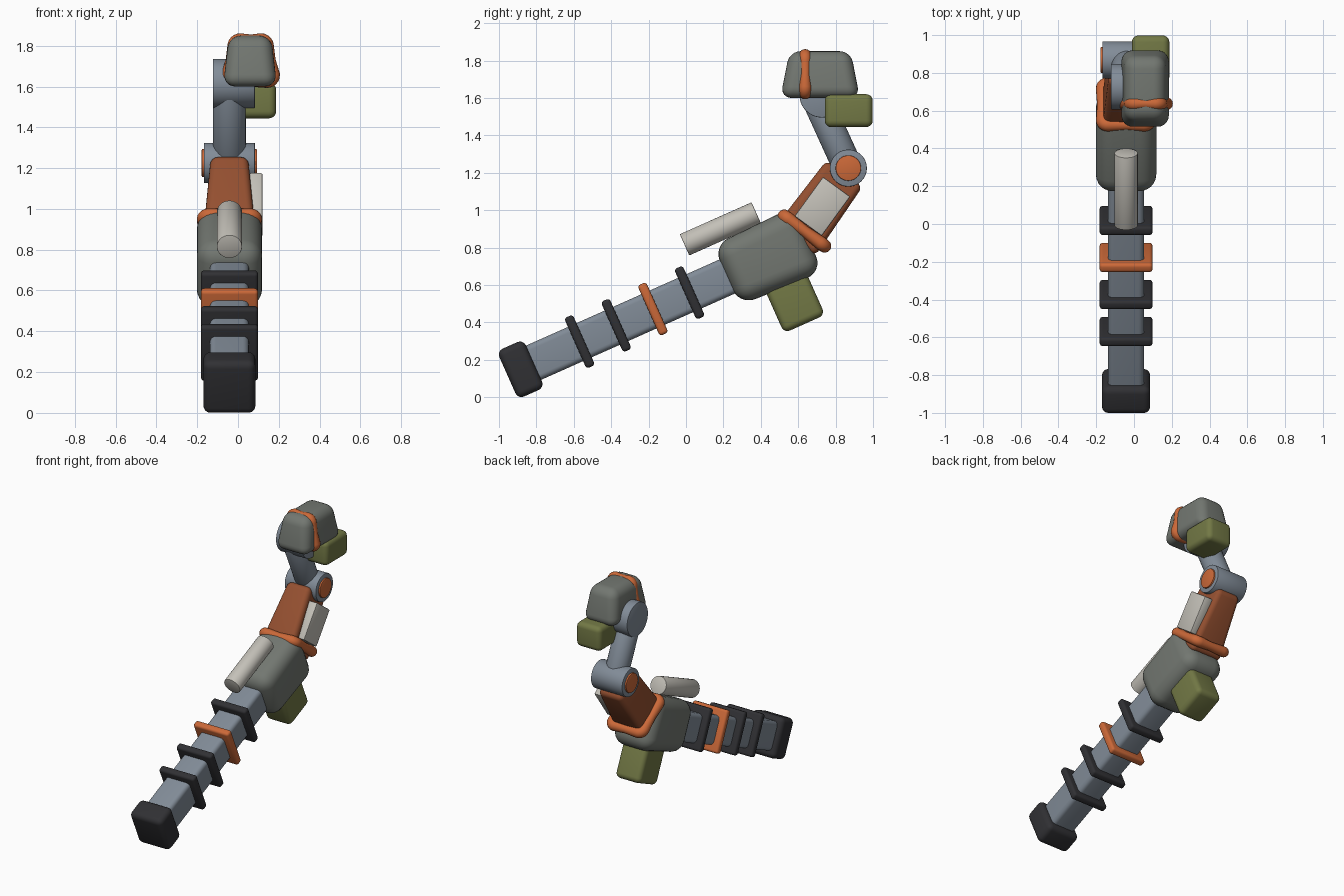
import bpy, bmesh
from math import sin, cos, pi, radians
from mathutils import Matrix, Vector

if "Cube" in bpy.data.objects:
    bpy.data.objects.remove(bpy.data.objects["Cube"])

CX = -0.042      # centre line of the arm in x
TILT = 24        # slope of the lower arm

def mat(name, r, g, b):
    m = bpy.data.materials.new(name)
    m.diffuse_color = (r, g, b, 1)
    m.use_nodes = True
    m.node_tree.nodes["Principled BSDF"].inputs["Base Color"].default_value = m.diffuse_color
    return m

STEEL = mat("steel", 0.22, 0.26, 0.31)
SHELL = mat("shell", 0.17, 0.185, 0.165)
BLACK = mat("black", 0.03, 0.03, 0.034)
ORANGE = mat("orange", 0.6, 0.14, 0.04)
RUST = mat("rust", 0.3, 0.08, 0.03)
OLIVE = mat("olive", 0.17, 0.19, 0.06)
IVORY = mat("ivory", 0.55, 0.53, 0.48)

def finish(bm, name, loc, tilt, material):
    bmesh.ops.recalc_face_normals(bm, faces=bm.faces)
    me = bpy.data.meshes.new(name)
    bm.to_mesh(me)
    bm.free()
    me.materials.append(material)
    ob = bpy.data.objects.new(name, me)
    ob.location = loc
    ob.rotation_euler.x = radians(tilt)
    bpy.context.collection.objects.link(ob)
    return ob

def box(name, loc, size, tilt, bevel, material, taper=None, segs=5):
    """Rounded box; taper=(axis, scale xyz) shrinks or grows the + end."""
    bm = bmesh.new()
    bmesh.ops.create_cube(bm, size=1)
    for v in bm.verts:
        end = taper and v.co[taper[0]] > 0
        for i in range(3):
            v.co[i] *= size[i] * (taper[1][i] if end else 1)
    bmesh.ops.bevel(bm, geom=bm.edges[:], offset=bevel, segments=segs,
                    profile=0.5, affect='EDGES', clamp_overlap=True)
    return finish(bm, name, loc, tilt, material)

def cyl(name, loc, r, length, axis, tilt, material):
    """Cylinder along local 'X' or 'Y', with a tiny edge bevel."""
    bm = bmesh.new()
    bmesh.ops.create_cone(bm, cap_ends=True, segments=48, radius1=r, radius2=r, depth=length)
    rims = [e for e in bm.edges if abs(e.verts[0].co.z - e.verts[1].co.z) < 1e-5]
    bmesh.ops.bevel(bm, geom=rims, offset=0.004, segments=2, profile=0.5, affect='EDGES')
    rot = Matrix.Rotation(pi / 2, 3, 'Y' if axis == 'X' else 'X')
    bmesh.ops.rotate(bm, verts=bm.verts, matrix=rot)
    return finish(bm, name, loc, tilt, material)

def band(name, loc, hw_low, hw_top, hh, corner, r, tilt, material):
    """Round-section strap on a rounded trapezoid, thinner at mid-side."""
    path = []
    signs = [(1, 1), (-1, 1), (-1, -1), (1, -1)]
    for q, (sx, sz) in enumerate(signs):
        hw = hw_top if sz > 0 else hw_low
        for k in range(7):
            a = (q + k / 6) * pi / 2
            path.append((sx * (hw - corner) + corner * cos(a),
                         sz * (hh - corner) + corner * sin(a), 1.0))
        nx, nz = signs[(q + 1) % 4]
        nw = hw_top if nz > 0 else hw_low
        path.append(((sx * hw + nx * nw) / 2, (sz + nz) * hh / 2, 0.82))
    bm = bmesh.new()
    rings, n = [], len(path)
    for i, (x, z, s) in enumerate(path):
        d = Vector(path[(i + 1) % n][:2]) - Vector(path[i - 1][:2])
        d.normalize()
        rings.append([bm.verts.new((x + d.y * r * s * cos(t), r * s * sin(t),
                                    z - d.x * r * s * cos(t)))
                      for t in (j * pi / 8 for j in range(16))])
    for i in range(n):
        a, b = rings[i], rings[(i + 1) % n]
        for j in range(16):
            k = (j + 1) % 16
            bm.faces.new((a[j], a[k], b[k], b[j]))
    return finish(bm, name, loc, tilt, material)

# lower arm: square tube, foot cap and four clamps
box("lower_tube", (CX, -0.225, 0.447), (0.19, 1.4, 0.2), TILT, 0.03, STEEL)
box("foot_cap", (CX, -0.884, 0.149), (0.255, 0.155, 0.28), TILT, 0.035, BLACK)
for i in range(4):
    box(f"tube_clamp_{i + 1}", (CX, -0.569 + 0.196 * i, 0.297 + 0.0873 * i),
        (0.28, 0.05, 0.295), TILT, 0.017, ORANGE if i == 2 else BLACK, segs=4)

# central housing with the block below and the canister above
box("main_housing", (CX, 0.435, 0.748), (0.32, 0.48, 0.35), TILT, 0.09, SHELL,
    (1, (1, 1, 1.09)), 6)
box("lower_block", (CX, 0.571, 0.533), (0.2, 0.24, 0.31), TILT, 0.035, OLIVE)
cyl("canister", (CX, 0.184, 0.9), 0.062, 0.42, 'Y', TILT, IVORY)

# upper arm: collar, tapered shell and side panel
band("collar", (CX, 0.633, 0.888), 0.124, 0.124, 0.134, 0.03, 0.036, 53.6, ORANGE)
box("upper_arm", (CX, 0.716, 1.015), (0.255, 0.45, 0.265), 54, 0.035, RUST,
    (1, (0.72, 1, 0.9)))
box("side_panel", (0.088, 0.729, 1.02), (0.066, 0.26, 0.18), 54, 0.008, IVORY, segs=2)

# elbow joint and its end discs
cyl("elbow_joint", (CX, 0.868, 1.225), 0.099, 0.25, 'X', 0, STEEL)
cyl("elbow_discs", (CX, 0.868, 1.225), 0.068, 0.272, 'X', 0, ORANGE)

# neck link and wrist joint
cyl("neck_link", (CX, 0.785, 1.405), 0.08, 0.4, 'Y', 114.5, STEEL)
cyl("wrist_joint", (-0.02, 0.727, 1.615), 0.12, 0.206, 'X', 0, STEEL)

# head, its strap and the block under it
box("head_shell", (0.059, 0.717, 1.725), (0.265, 0.425, 0.25), 0, 0.06, SHELL,
    (2, (0.78, 0.77, 1)), 6)
band("head_strap", (0.062, 0.637, 1.727), 0.11, 0.08, 0.1, 0.03, 0.034, 0, ORANGE)
box("head_block", (0.088, 0.87, 1.532), (0.198, 0.256, 0.176), 0, 0.035, OLIVE)

# smooth shading that keeps hard edges
bpy.ops.object.select_all(action='SELECT')
bpy.context.view_layer.objects.active = bpy.data.objects["main_housing"]
bpy.ops.object.shade_smooth_by_angle(angle=radians(35))
